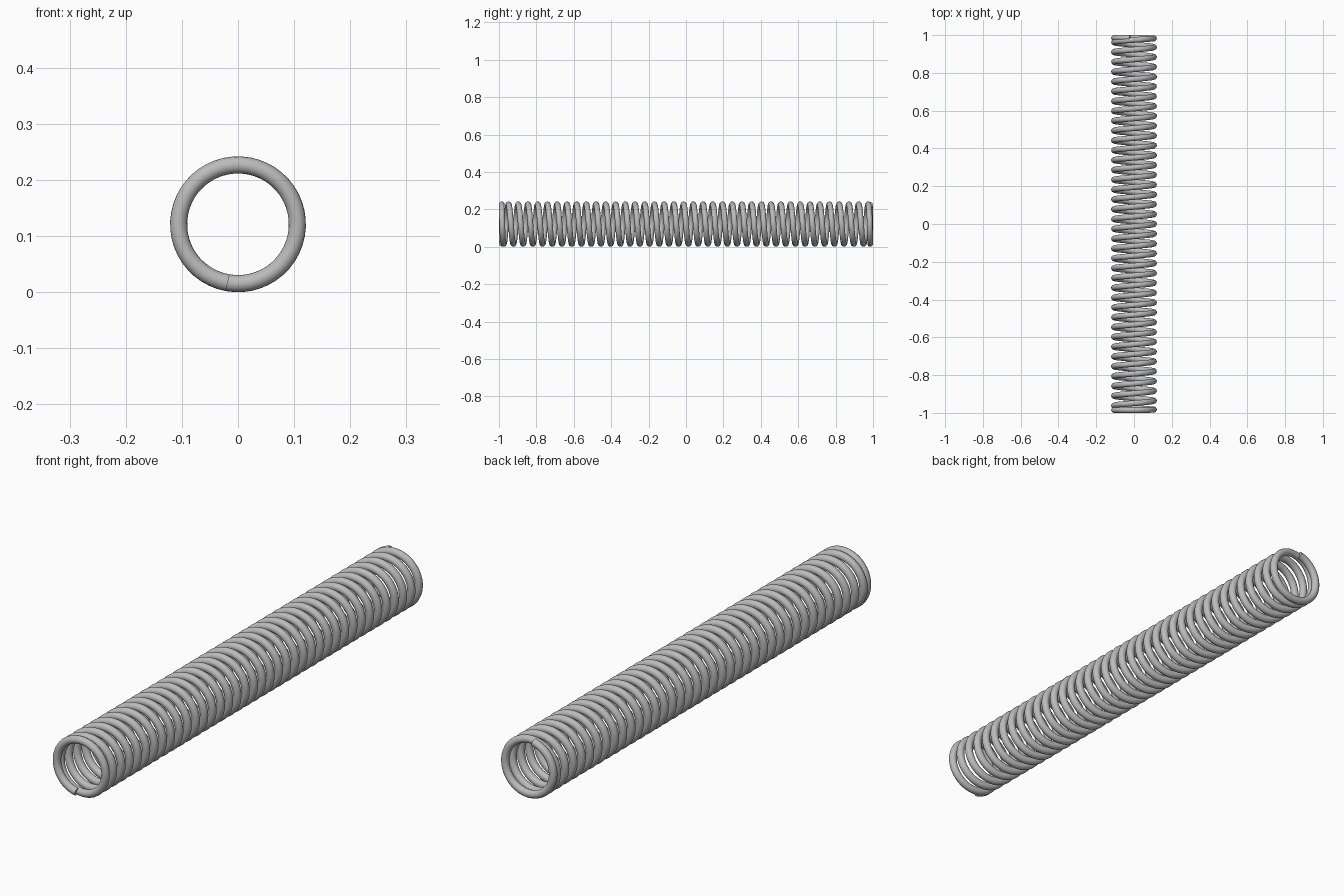
import bpy
from math import sin, cos, pi, radians

cube = bpy.data.objects.get("Cube")
if cube:
    bpy.data.objects.remove(cube, do_unlink=True)

WIRE = 0.0152          # wire radius
COIL = 0.1058          # radius of the wire's centre line
TURNS = 39.44
STEPS = 48             # points per turn
RAMP_START, RAMP_END = 0.5, 1.06   # turns over which the closed end opens up
START = radians(10)    # wire starts just past the bottom

# Steel material
steel = bpy.data.materials.new("steel grey")
steel.use_nodes = True
grey = (0.5, 0.5, 0.5, 1)
steel.diffuse_color = grey
steel.node_tree.nodes["Principled BSDF"].inputs["Base Color"].default_value = grey


def pitch(turn):
    """Relative pitch: zero in the flat end coils, one in the body."""
    t = min(turn, TURNS - turn)
    return max(0, min(1, (t - RAMP_START) / (RAMP_END - RAMP_START)))


# Axial travel along the wire, scaled to the full length
count = round(TURNS * STEPS)
travel = [0]
for i in range(count):
    travel.append(travel[-1] + pitch((i + 0.5) * TURNS / count))
scale = 2 * (1 - WIRE) / travel[-1]

# Coil path swept with a round wire
curve = bpy.data.curves.new("coil_spring", "CURVE")
curve.dimensions = "3D"
curve.bevel_depth = WIRE
curve.bevel_resolution = 6
curve.use_fill_caps = True
path = curve.splines.new("POLY")
path.points.add(count)
for i, p in enumerate(path.points):
    a = START + 2 * pi * TURNS * i / count
    p.co = (-COIL * sin(a), WIRE - 1 + travel[i] * scale, COIL + WIRE - COIL * cos(a), 1)

spring = bpy.data.objects.new("coil_spring", curve)
bpy.context.collection.objects.link(spring)
curve.materials.append(steel)

# Turn into a mesh, smooth along the wire with sharp cut ends
bpy.ops.object.select_all(action="DESELECT")
spring.select_set(True)
bpy.context.view_layer.objects.active = spring
bpy.ops.object.convert(target="MESH")
bpy.ops.object.shade_smooth_by_angle(angle=radians(40))
